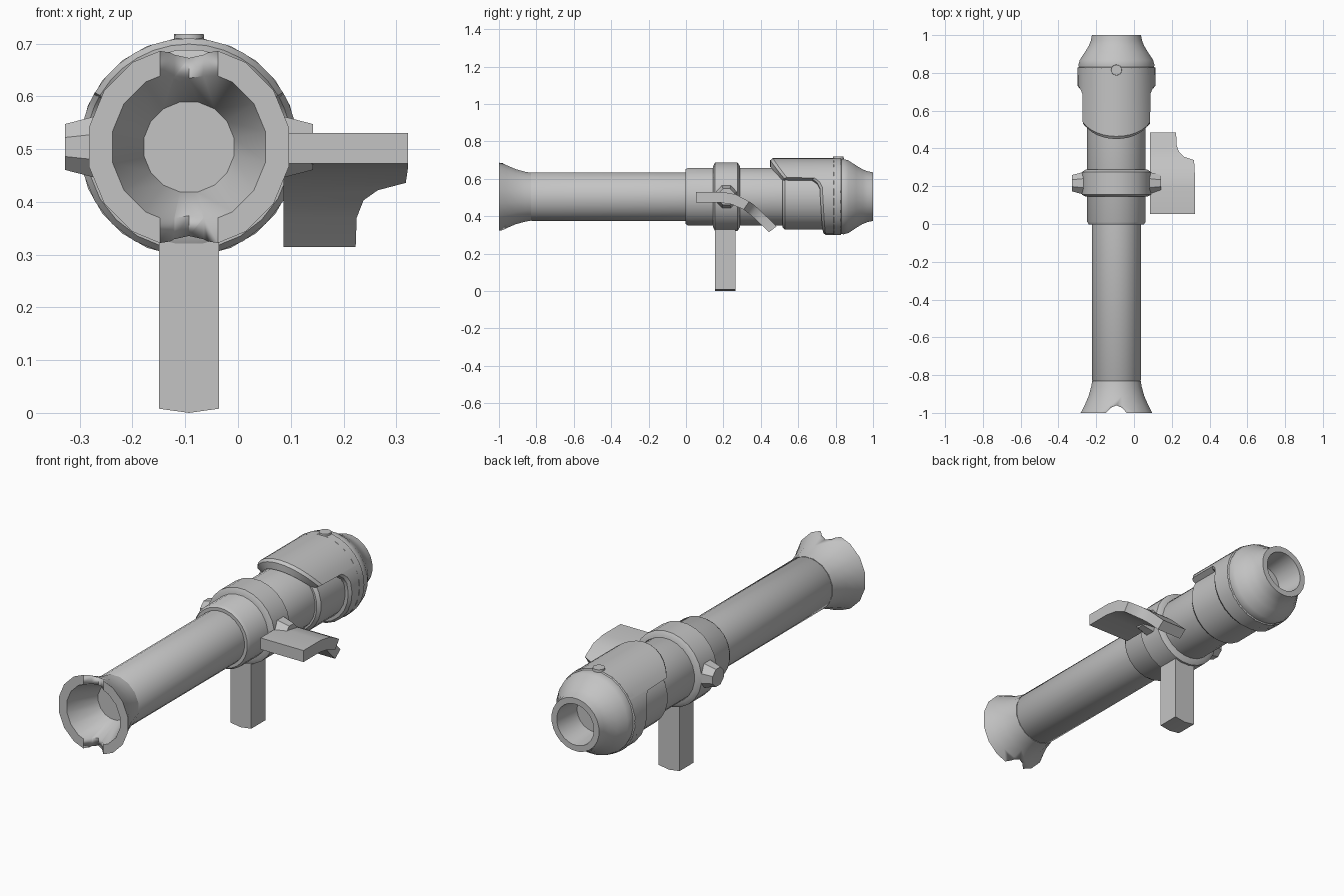
import bpy, bmesh, math
from mathutils import Matrix, Vector

cube = bpy.data.objects.get("Cube")
if cube:
    bpy.data.objects.remove(cube, do_unlink=True)

AX, AZ = -0.093, 0.504   # axis of the tube, which runs along y

grey = bpy.data.materials.new("plain_grey")
grey.use_nodes = True
COLOUR = (0.55, 0.55, 0.55, 1)
grey.diffuse_color = COLOUR
grey.node_tree.nodes["Principled BSDF"].inputs["Base Color"].default_value = COLOUR


def finish(name, bm, angle=35):
    bmesh.ops.recalc_face_normals(bm, faces=bm.faces)
    mesh = bpy.data.meshes.new(name)
    bm.to_mesh(mesh)
    bm.free()
    mesh.materials.append(grey)
    ob = bpy.data.objects.new(name, mesh)
    bpy.context.collection.objects.link(ob)
    bpy.ops.object.select_all(action='DESELECT')
    ob.select_set(True)
    bpy.context.view_layer.objects.active = ob
    bpy.ops.object.shade_smooth_by_angle(angle=math.radians(angle))
    return ob


def on_axis(y, r, a):
    """Point at angle a from the top, around the tube axis."""
    return Vector((AX + r * math.sin(a), y, AZ + r * math.cos(a)))


def skin(bm, sections):
    """Bridge closed sections and cap both ends."""
    rings = [[bm.verts.new(p) for p in s] for s in sections]
    n = len(rings[0])
    for a, b in zip(rings, rings[1:]):
        for i in range(n):
            j = (i + 1) % n
            bm.faces.new((a[i], a[j], b[j], b[i]))
    bm.faces.new(rings[0])
    bm.faces.new(rings[-1])


def lathe(name, profile, sides=24, angle=35):
    bm = bmesh.new()
    skin(bm, [[on_axis(y, r, (i + 0.5) * math.tau / sides) for i in range(sides)]
              for y, r in profile])
    return finish(name, bm, angle)


# Tube, thicker rear section and collar
lathe("barrel", [(-0.835, 0.124), (-0.825, 0.131), (0.03, 0.131)])
lathe("rear_tube", [(-0.003, 0.147), (0.012, 0.156), (0.6, 0.156)])
lathe("collar", [(0.145, 0.165), (0.155, 0.185), (0.275, 0.185), (0.288, 0.165)])
lathe("sleeve", [(0.515, 0.165), (0.53, 0.178), (0.8, 0.178)])

# Flared muzzle with a recessed mouth and notches at top and bottom
muzzle = lathe("muzzle", [(-0.84, 0.087), (-1, 0.148), (-1, 0.193), (-0.96, 0.172),
                          (-0.91, 0.15), (-0.86, 0.136), (-0.83, 0.131)], 16)
bm = bmesh.new()
arch = [(-0.055, -1.05), (-0.055, -1.0), (-0.028, -0.972), (0, -0.96),
        (0.028, -0.972), (0.055, -1.0), (0.055, -1.05)]
skin(bm, [[(AX + x, y, z) for x, y in arch] for z in (0.2, 0.8)])
cutter = finish("notch_cutter", bm)
cutter.hide_render = True
cutter.hide_set(True)
cutter.display_type = 'WIRE'
cut = muzzle.modifiers.new("notches", 'BOOLEAN')
cut.operation = 'DIFFERENCE'
cut.solver = 'EXACT'
cut.object = cutter

# Bulging exhaust with a recessed opening
lathe("exhaust", [(0.8, 0.195), (0.842, 0.203), (0.868, 0.196), (0.91, 0.168),
                  (0.945, 0.147), (0.97, 0.137), (1, 0.131), (1, 0.102), (0.86, 0.088)], 24, 40)
lathe("exhaust_band", [(0.785, 0.2), (0.79, 0.207), (0.826, 0.207), (0.832, 0.2)])


# Armour shroud: long over the top, stepping back around the sides
def shroud_start(deg):
    d = abs(deg)
    if d <= 60:
        return 0.45 + 0.075 * (d / 60) ** 2
    if d < 76:
        return 0.67 + 0.045 * math.sin((d - 60) / 16 * math.pi / 2)
    return 0.715 + 0.02 * (d - 76) / 104


bm = bmesh.new()
half = [0, 10, 20, 30, 40, 50, 60, 61, 64, 68, 76] + list(range(90, 181, 15))
columns = []
for d in [-h for h in half[:0:-1]][:] + half[:-1]:
    a = math.radians(d)
    y = shroud_start(d)
    columns.append([bm.verts.new(on_axis(yy, r, a)) for yy, r in
                    ((y, 0.16), (y, 0.195), (y + 0.014, 0.206), (0.828, 0.206), (0.836, 0.16))])
for i, a in enumerate(columns):
    b = columns[(i + 1) % len(columns)]
    for k in range(len(a) - 1):
        bm.faces.new((a[k], a[k + 1], b[k + 1], b[k]))
finish("shroud", bm, 30)

# Button on top of the shroud
bm = bmesh.new()
bmesh.ops.create_cone(bm, cap_ends=True, segments=16, radius1=0.03, radius2=0.028,
                      depth=0.03, matrix=Matrix.Translation((AX, 0.815, 0.703)))
finish("button", bm)

# Tapered bosses on both sides of the collar
for side, name in ((1, "left_boss"), (-1, "right_boss")):
    bm = bmesh.new()
    place = (Matrix.Translation((AX + side * 0.194, 0.216, AZ))
             @ Matrix.Rotation(side * math.pi / 2, 4, 'Y')
             @ Matrix.Rotation(math.pi / 8, 4, 'Z'))
    bmesh.ops.create_cone(bm, cap_ends=True, segments=8, radius1=0.07, radius2=0.047,
                          depth=0.082, matrix=place)
    finish(name, bm)

# Grip with a slightly ridged underside
bm = bmesh.new()
w = 0.057
outline = [(-w, 0.37), (-w, 0.008), (0, 0), (w, 0.008), (w, 0.37)]
skin(bm, [[(AX + x, y, z) for x, z in outline] for y in (0.155, 0.265)])
finish("grip", bm)

# Shoulder rest: a strap bending down, narrowed by a rounded cut
# each station: upper y, z, lower y, z, outer x at top, outer x at bottom
stations = [(0.053, 0.53, 0.053, 0.473, 0.322, 0.322),
            (0.19, 0.53, 0.18, 0.473, 0.322, 0.322),
            (0.265, 0.517, 0.245, 0.463, 0.322, 0.322),
            (0.338, 0.478, 0.308, 0.436, 0.318, 0.318),
            (0.356, 0.466, 0.325, 0.422, 0.265, 0.265),
            (0.382, 0.445, 0.349, 0.403, 0.238, 0.238),
            (0.42, 0.408, 0.386, 0.37, 0.225, 0.225),
            (0.485, 0.346, 0.443, 0.314, 0.223, 0.223)]
bm = bmesh.new()
skin(bm, [[(0.086, yt, zt), (xt, yt, zt), (xb, yb, zb), (0.086, yb, zb)]
          for yt, zt, yb, zb, xt, xb in stations])
finish("shoulder_rest", bm)
